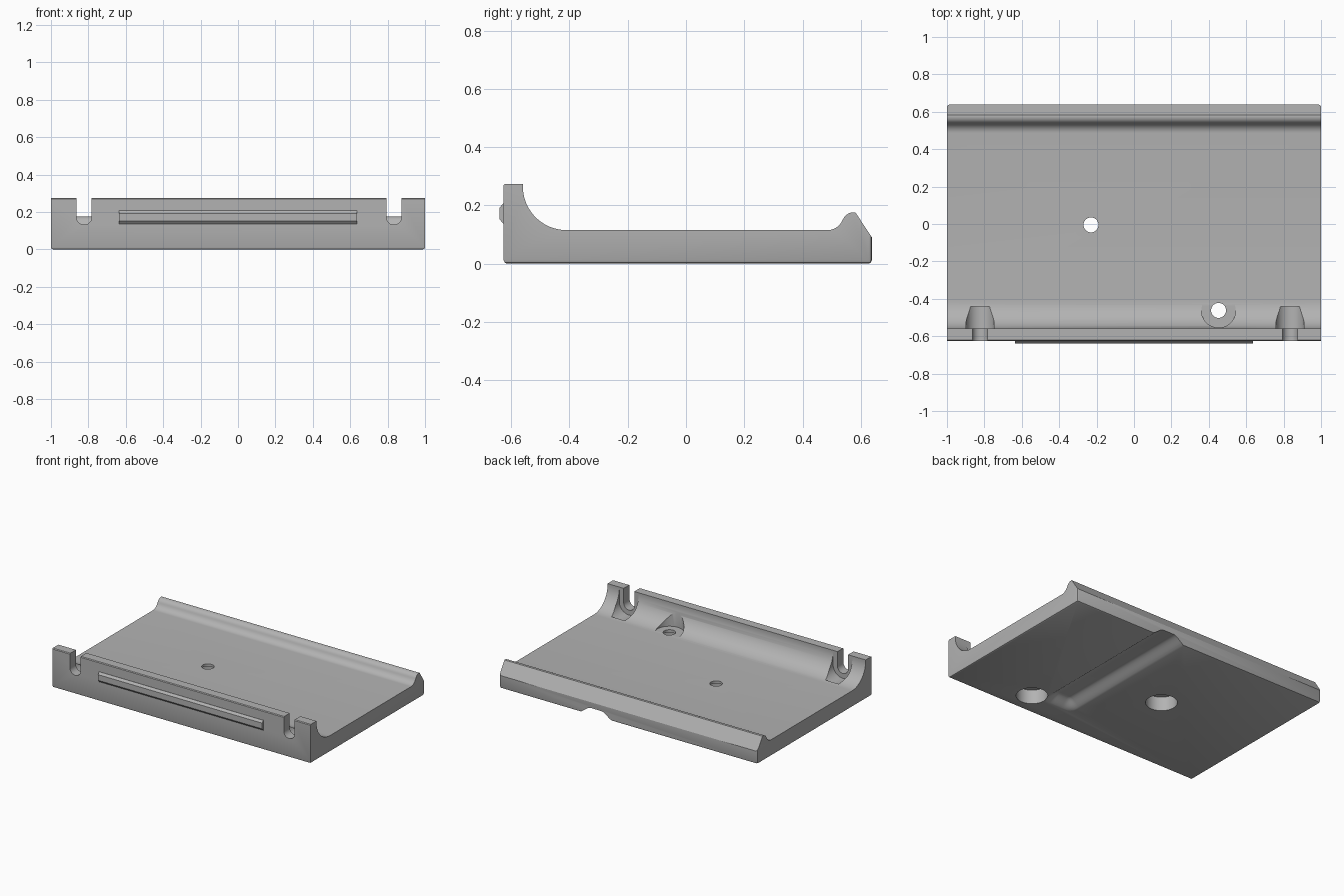
import bpy, bmesh, math

if "Cube" in bpy.data.objects:
    bpy.data.objects.remove(bpy.data.objects["Cube"])

grey = bpy.data.materials.new("plain_grey")
grey.diffuse_color = (0.45, 0.45, 0.45, 1)
grey.use_nodes = True
grey.node_tree.nodes["Principled BSDF"].inputs["Base Color"].default_value = grey.diffuse_color


def add_object(name, bm):
    bmesh.ops.recalc_face_normals(bm, faces=bm.faces)
    mesh = bpy.data.meshes.new(name)
    bm.to_mesh(mesh)
    bm.free()
    mesh.materials.append(grey)
    ob = bpy.data.objects.new(name, mesh)
    bpy.context.collection.objects.link(ob)
    return ob


def loft(rings):
    """Closed solid through a list of equal-length rings of 3D points."""
    bm = bmesh.new()
    vs = [[bm.verts.new(p) for p in ring] for ring in rings]
    n = len(rings[0])
    for a, b in zip(vs, vs[1:]):
        for i in range(n):
            j = (i + 1) % n
            bm.faces.new((a[i], a[j], b[j], b[i]))
    bm.faces.new(vs[0])
    bm.faces.new(vs[-1][::-1])
    return bm


def prism(pts, axis, a, b):
    place = {"x": lambda u, v, t: (t, u, v),
             "y": lambda u, v, t: (u, t, v),
             "z": lambda u, v, t: (u, v, t)}[axis]
    return loft([[place(u, v, t) for u, v in pts] for t in (a, b)])


def arc(cx, cy, r, a0, a1, n):
    return [(cx + r * math.cos(math.radians(a0 + (a1 - a0) * i / n)),
             cy + r * math.sin(math.radians(a0 + (a1 - a0) * i / n))) for i in range(n + 1)]


def activate(ob):
    bpy.ops.object.select_all(action="DESELECT")
    ob.select_set(True)
    bpy.context.view_layer.objects.active = ob


def cut(ob, bm):
    cutter = add_object("cutter", bm)
    cutter.hide_render = True
    mod = ob.modifiers.new("cut", "BOOLEAN")
    mod.operation, mod.solver, mod.object = "DIFFERENCE", "EXACT", cutter
    activate(ob)
    bpy.ops.object.modifier_apply(modifier=mod.name)
    bpy.data.objects.remove(cutter)


# Tray: side profile with tall front wall, big fillet, flat floor and rear lip
profile = [(-0.626, 0), (-0.626, 0.269), (-0.621, 0.274), (-0.56, 0.274)]
profile += arc(-0.41, 0.265, 0.15, 180, 270, 20)
profile += arc(0.486, 0.17, 0.055, -90, -20, 8)
profile += arc(0.575, 0.137, 0.039, 160, 80, 8)
profile += [(0.638, 0.09), (0.638, 0)]
bm = prism(profile, "x", -1, 1)

# Soften the bottom rim and the rear corners
rim = []
for e in bm.edges:
    p, q = (v.co for v in e.verts)
    bottom = p.z < 1e-4 and q.z < 1e-4
    rear = min(p.y, q.y) > 0.63 and abs(p.x - q.x) < 1e-4
    if bottom or rear:
        rim.append(e)
bmesh.ops.bevel(bm, geom=rim, offset=0.012, segments=2, profile=0.5, affect="EDGES")
tray = add_object("tray", bm)

# Two U slots through the front wall, each with a wider pocket in the fillet
for x in (-0.823, 0.834):
    for r, y0, y1 in ((0.041, -0.8, -0.5), (0.075, -0.56, -0.44)):
        u_shape = arc(x, 0.173, r, 180, 360, 20) + [(x + r, 0.5), (x - r, 0.5)]
        cut(tray, prism(u_shape, "y", y0, y1))

# Cable channel under the tray, open at the back and fading out near the front
def ease(t):
    t = min(max(t, 0), 1)
    return t * t * (3 - 2 * t)


rings = []
for y in [-0.48 + 0.01 * i for i in range(11)] + [0.8]:
    ring = []
    for i in range(25):
        d = -0.14 + 0.28 * i / 24
        h = ease((0.14 - abs(d)) / 0.1) * ease((y + 0.48) / 0.1)
        ring.append((0.25 + d, y, -0.002 + 0.052 * h))
    rings.append(ring + [(0.39, y, -0.1), (0.11, y, -0.1)])
cut(tray, loft(rings))

# Round sockets from below with small through holes
for x, y in ((-0.23, -0.005), (0.452, -0.462)):
    cut(tray, prism(arc(x, y, 0.1, 0, 352.5, 47), "z", -0.1, 0.098))
    cut(tray, prism(arc(x, y, 0.04, 0, 348.75, 31), "z", 0.05, 0.4))

# Round clearance cut into the fillet above the front hole
cut(tray, prism(arc(0.452, -0.462, 0.092, 0, 352.5, 47), "z", 0.1165, 0.5))

activate(tray)
bpy.ops.object.shade_smooth_by_angle(angle=math.radians(30))

# Raised rail on the front face
rail = [(-0.62, 0.137), (-0.627, 0.137), (-0.64, 0.152), (-0.64, 0.192),
        (-0.627, 0.207), (-0.62, 0.207)]
add_object("front_rail", prism(rail, "x", -0.637, 0.635))
